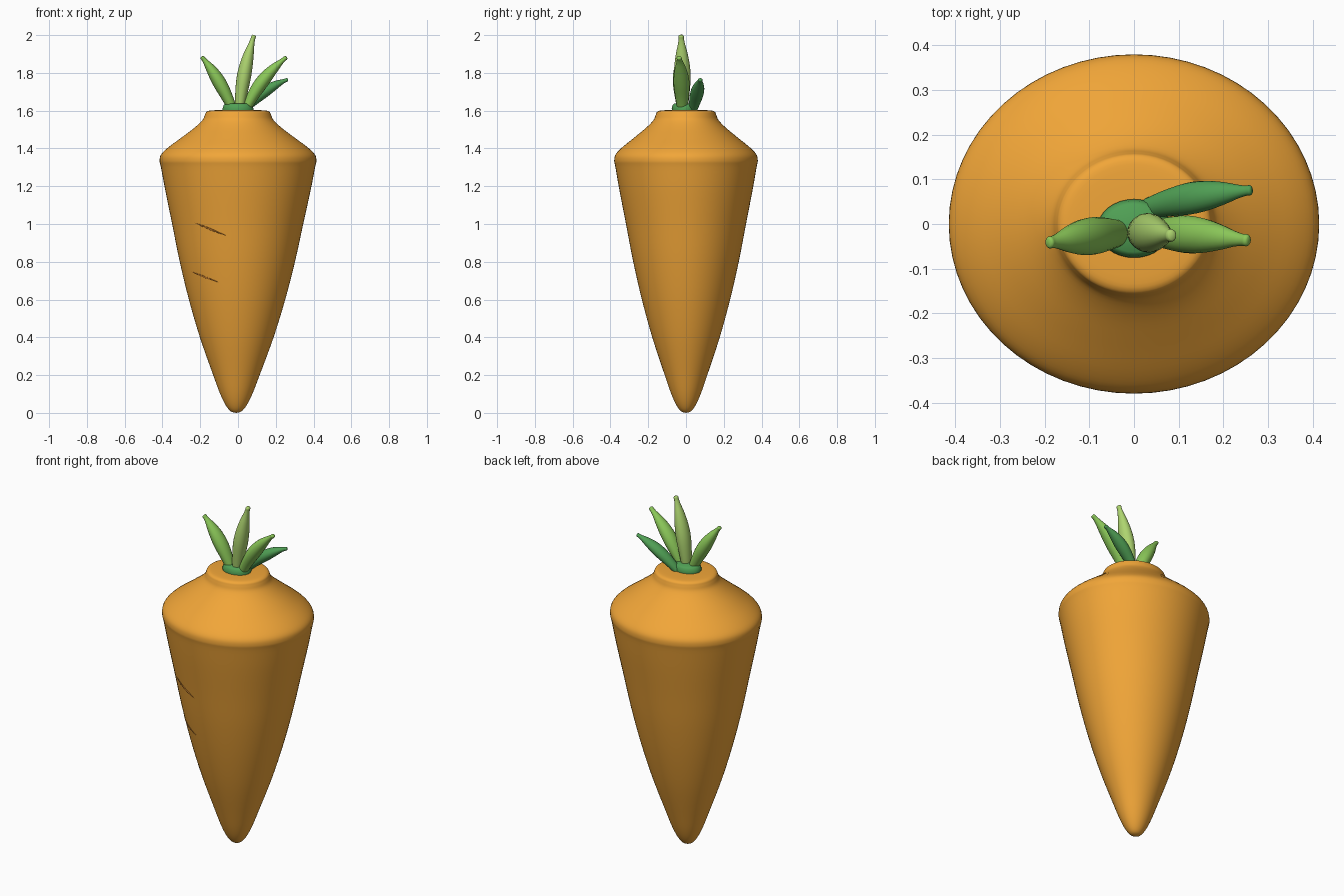
import bpy, bmesh, math
from mathutils import Vector

if "Cube" in bpy.data.objects:
    bpy.data.objects.remove(bpy.data.objects["Cube"])

# Body profile: half width in x, height
PROFILE = [(0.0, 0.0), (0.028, 0.008), (0.055, 0.04), (0.085, 0.1), (0.123, 0.2), (0.195, 0.4),
           (0.255, 0.6), (0.305, 0.8), (0.347, 1.0), (0.385, 1.18), (0.408, 1.3),
           (0.415, 1.335), (0.407, 1.368), (0.37, 1.405), (0.30, 1.457), (0.23, 1.51),
           (0.188, 1.55), (0.175, 1.578), (0.165, 1.595), (0.13, 1.602), (0.0, 1.605)]
DEPTH = 0.38 / 0.415


def material(name, color):
    mat = bpy.data.materials.new(name)
    mat.diffuse_color = (*color, 1)
    mat.use_nodes = True
    mat.node_tree.nodes["Principled BSDF"].inputs["Base Color"].default_value = mat.diffuse_color
    return mat


def skin(name, rings, mat):
    """Skin a list of equal closed rings; both ends are closed."""
    bm = bmesh.new()
    loops = [[bm.verts.new(p) for p in ring] for ring in rings]
    n = len(loops[0])
    for a, b in zip(loops, loops[1:]):
        for i in range(n):
            j = (i + 1) % n
            bm.faces.new((a[i], a[j], b[j], b[i]))
    bm.faces.new(loops[0][::-1])
    bm.faces.new(loops[-1])
    bmesh.ops.remove_doubles(bm, verts=bm.verts, dist=1e-5)
    bmesh.ops.recalc_face_normals(bm, faces=bm.faces)
    mesh = bpy.data.meshes.new(name)
    bm.to_mesh(mesh)
    bm.free()
    obj = bpy.data.objects.new(name, mesh)
    bpy.context.collection.objects.link(obj)
    mesh.materials.append(mat)
    bpy.ops.object.select_all(action='DESELECT')
    obj.select_set(True)
    bpy.context.view_layer.objects.active = obj
    bpy.ops.object.shade_smooth_by_angle(angle=math.radians(50))
    return obj


def smooth_points(pts, steps):
    """Catmull-Rom curve through the points."""
    p = [Vector(q) for q in pts]
    p = [p[0]] + p + [p[-1]]
    out = []
    for a, b, c, d in zip(p, p[1:], p[2:], p[3:]):
        for k in range(steps):
            t = k / steps
            out.append(0.5 * (2 * b + (c - a) * t + (2 * a - 5 * b + 4 * c - d) * t * t
                              + (3 * b - a - 3 * c + d) * t ** 3))
    return out + [p[-1]]


def ellipse(center, u, v, n):
    return [center + u * math.cos(2 * math.pi * i / n) + v * math.sin(2 * math.pi * i / n)
            for i in range(n)]


def body_offset(z):
    return -0.01 * max(0, 1 - z / 1.2)


def front_point(x, z, lift):
    """Point on the front of the body."""
    for (r0, z0), (r1, z1) in zip(PROFILE, PROFILE[1:]):
        if z0 <= z <= z1:
            r = r0 + (r1 - r0) * (z - z0) / (z1 - z0)
            break
    dx = x - body_offset(z)
    return Vector((x, -DEPTH * math.sqrt(r * r - dx * dx) - lift, z))


orange = material("orange", (0.88, 0.38, 0.04))
brown = material("crease_brown", (0.42, 0.15, 0.02))
dark = material("dark_green", (0.08, 0.35, 0.09))
mid = material("mid_green", (0.26, 0.58, 0.10))
pale = material("pale_green", (0.42, 0.66, 0.16))

# Root body
rings = [ellipse(Vector((body_offset(p.y), 0, p.y)), Vector((max(p.x, 0), 0, 0)),
                 Vector((0, max(p.x, 0) * DEPTH, 0)), 64)
         for p in smooth_points(PROFILE, 4)]
skin("root_body", rings, orange)

# Collar under the leaves
collar = [(0.08, 1.595), (0.082, 1.61), (0.076, 1.63), (0.066, 1.638), (0.0, 1.64)]
skin("leaf_collar", [ellipse(Vector((0, -0.01, z)), Vector((r, 0, 0)), Vector((0, r * 0.8, 0)), 32)
                     for r, z in collar], dark)

# Leaves: base, middle, tip, scale of width
SHAPE = [(0, 0.026), (0.2, 0.035), (0.42, 0.042), (0.6, 0.039), (0.76, 0.029),
         (0.88, 0.018), (0.95, 0.0135), (0.985, 0.0135), (1, 0.009)]
LEAVES = [("leaf_left", (-0.025, -0.02, 1.60), (-0.102, -0.028, 1.755), (-0.192, -0.042, 1.885), 1.0, mid),
          ("leaf_centre", (0.008, -0.02, 1.60), (0.035, -0.02, 1.80), (0.085, -0.026, 2.0), 1.05, pale),
          ("leaf_right", (0.04, -0.02, 1.60), (0.13, -0.024, 1.755), (0.257, -0.037, 1.883), 1.0, mid),
          ("leaf_back", (0.03, 0.035, 1.60), (0.14, 0.06, 1.70), (0.264, 0.076, 1.765), 0.85, dark)]
for name, a, b, c, scale, mat in LEAVES:
    a, b, c = Vector(a), Vector(b), Vector(c)
    ctrl = 2 * b - (a + c) / 2
    rings = []
    for t, r in smooth_points(SHAPE, 3):
        p = a * (1 - t) ** 2 + ctrl * 2 * t * (1 - t) + c * t * t
        tangent = ((ctrl - a) * (1 - t) + (c - ctrl) * t).normalized()
        u = Vector((0, 1, 0)).cross(tangent).normalized()
        v = tangent.cross(u)
        rings.append(ellipse(p, u * r * scale * 0.85, v * r * scale, 20))
    skin(name, rings, mat)

# Thin creases on the front
for name, x0, z0, x1, z1 in [("upper_crease", -0.23, 1.007, -0.063, 0.938),
                             ("lower_crease", -0.255, 0.75, -0.10, 0.69)]:
    rings = []
    for k in range(17):
        t = k / 16
        w = 0.0045 * math.sin(math.pi * t) + 0.0004
        p = front_point(x0 + (x1 - x0) * t, z0 + (z1 - z0) * t, 0.001)
        rings.append(ellipse(p, Vector((0, 0, w)), Vector((0, w * 0.8, 0)), 8))
    skin(name, rings, brown)
